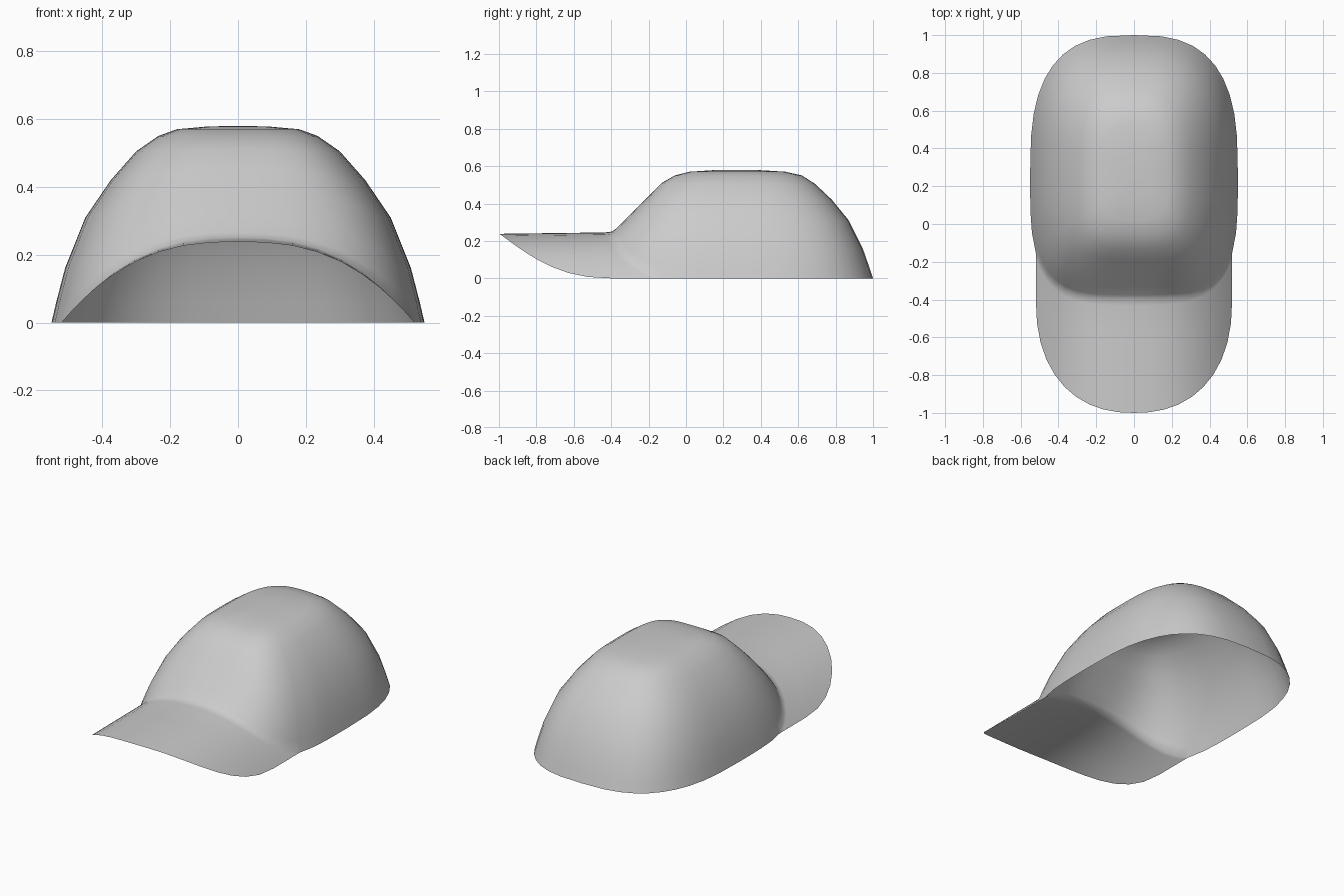
import bpy, bmesh, math

if "Cube" in bpy.data.objects:
    bpy.data.objects.remove(bpy.data.objects["Cube"], do_unlink=True)

MID_Y = 0.27      # y of the widest part of the crown
JOIN = 0.945      # fraction of the half width where the brim ends
FRONT_POW, BACK_POW, BRIM_POW, ARCH_POW = 3.7, 2.8, 2.3, 2.6
BRIM_STEPS, SIDE_STEPS, BACK_STEPS = 10, 4, 10

# Crown rings: half width, back y, side z, front y, front z
RINGS = [
    (0.55, 1.00, 0.00, -0.395, 0.25),
    (0.536, 0.98, 0.06, -0.375, 0.265),
    (0.51, 0.945, 0.16, -0.33, 0.31),
    (0.45, 0.87, 0.31, -0.25, 0.39),
    (0.375, 0.78, 0.42, -0.19, 0.45),
    (0.30, 0.69, 0.505, -0.13, 0.51),
    (0.235, 0.62, 0.55, -0.06, 0.55),
    (0.18, 0.53, 0.57, 0.02, 0.57),
    (0.09, 0.40, 0.578, 0.14, 0.578),
]


def other(value, power):
    """Second coordinate of a unit superellipse."""
    return max(0.0, 1 - value ** power) ** (1 / power)


def arch(u):
    """Height of the brim arch, one at the middle and zero at its ends."""
    return 1 - min(1.0, u / JOIN) ** ARCH_POW


# Columns run around the left half: front, side, back
columns = []
for k in range(BRIM_STEPS + 1):
    u = JOIN * math.sin(k / BRIM_STEPS * math.pi / 2)
    columns.append((u, -other(u, FRONT_POW)))
corner_v = -columns[-1][1]
for k in range(1, SIDE_STEPS + 1):
    v = corner_v * (1 - k / SIDE_STEPS)
    columns.append((other(v, FRONT_POW), -v))
for k in range(1, BACK_STEPS + 1):
    angle = k / BACK_STEPS * math.pi / 2
    u = 0 if k == BACK_STEPS else math.cos(angle) ** (2 / BACK_POW)
    columns.append((u, math.sin(angle) ** (2 / BACK_POW)))

bm = bmesh.new()


def bridge(lower, upper):
    for k in range(len(lower) - 1):
        bm.faces.new((lower[k], lower[k + 1], upper[k + 1], upper[k]))


# Crown
rows = []
for width, back, side_z, front, front_z in RINGS:
    row = []
    for u, v in columns:
        y = MID_Y + v * ((back - MID_Y) if v > 0 else (MID_Y - front))
        z = side_z + ((front_z - side_z) * arch(u) if v < 0 else 0)
        row.append(bm.verts.new((u * width, y, z)))
    rows.append(row)
for lower, upper in zip(rows, rows[1:]):
    bridge(lower, upper)
top = bm.verts.new((0, MID_Y, 0.58))
for a, b in zip(rows[-1], rows[-1][1:]):
    bm.faces.new((a, b, top))

# Brim, swept forward from the lower front edge of the crown
upper = rows[0][:BRIM_STEPS + 1]
joint = [v.co.copy() for v in upper]
for t in (0.06, 0.35, 0.7, 1.0):
    lower = []
    for co, (u, _) in zip(joint, columns):
        tip = -0.4 - 0.6 * other(min(1.0, u / JOIN), BRIM_POW)
        z = (0.246 - 0.008 * t) * arch(u)
        lower.append(bm.verts.new((co.x, co.y + (tip - co.y) * t, z)))
    bridge(lower, upper)
    upper = lower

for face in bm.faces:
    face.smooth = True
mesh = bpy.data.meshes.new("cap")
bm.to_mesh(mesh)
bm.free()
cap = bpy.data.objects.new("cap", mesh)
bpy.context.collection.objects.link(cap)
mirror = cap.modifiers.new("mirror", "MIRROR")
mirror.use_clip = True

# Grey cloth
cloth = bpy.data.materials.new("grey cloth")
cloth.use_nodes = True
colour = (0.6, 0.6, 0.6, 1)
cloth.diffuse_color = colour
cloth.node_tree.nodes["Principled BSDF"].inputs["Base Color"].default_value = colour
mesh.materials.append(cloth)
